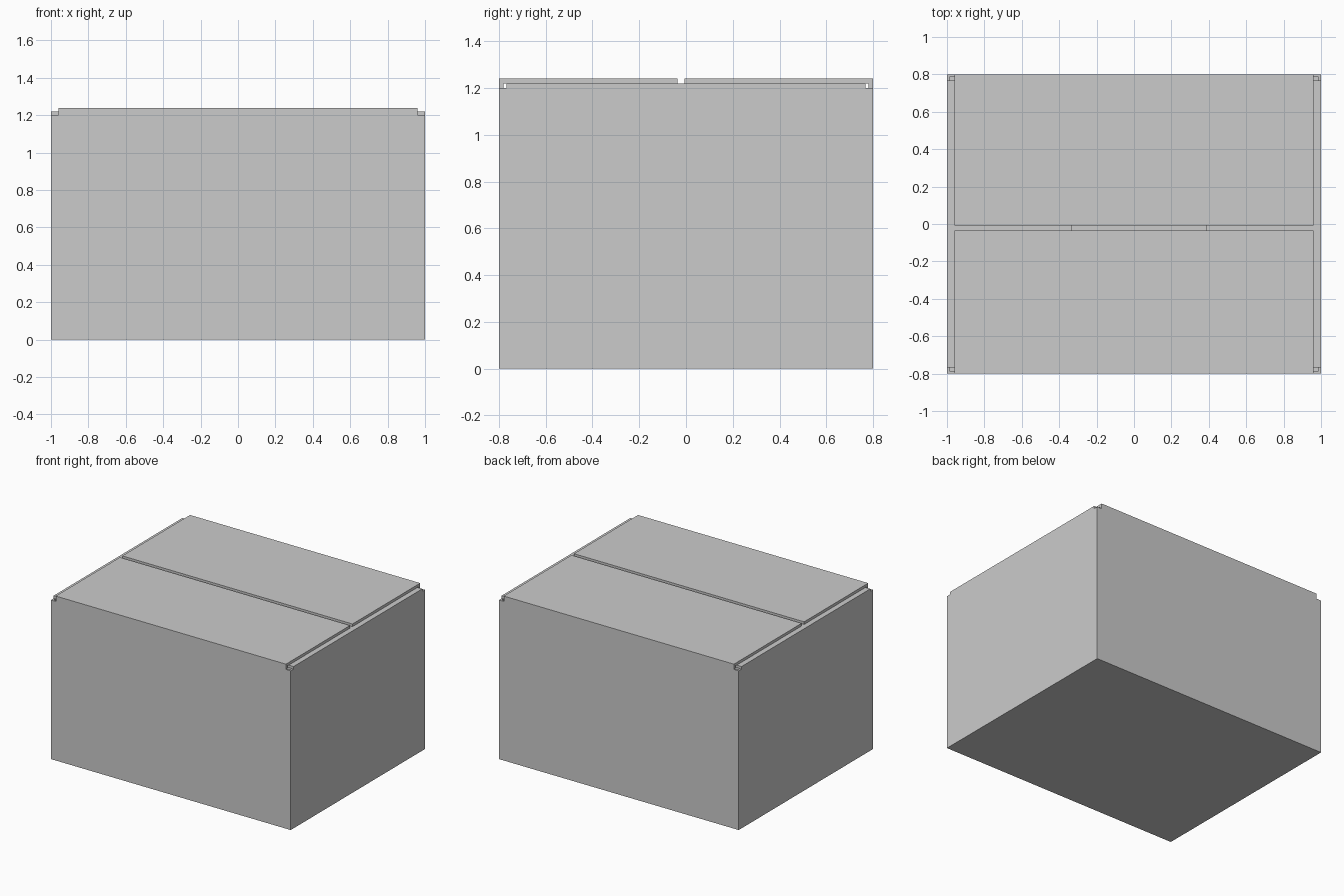
import bpy, bmesh

if "Cube" in bpy.data.objects:
    bpy.data.objects.remove(bpy.data.objects["Cube"])

T = 0.02  # cardboard thickness


def extrude_profile(name, points, axis, lo, hi):
    """Prism from a 2D profile: axis 'X' takes (y, z) points, 'Z' takes (x, y)."""
    place = {'X': lambda a, b, d: (d, a, b), 'Z': lambda a, b, d: (a, b, d)}[axis]
    bm = bmesh.new()
    face = bm.faces.new([bm.verts.new(place(a, b, lo)) for a, b in points])
    ext = bmesh.ops.extrude_face_region(bm, geom=[face])
    moved = [g for g in ext['geom'] if isinstance(g, bmesh.types.BMVert)]
    bmesh.ops.translate(bm, verts=moved, vec=place(0, 0, hi - lo))
    bmesh.ops.recalc_face_normals(bm, faces=bm.faces)
    mesh = bpy.data.meshes.new(name)
    bm.to_mesh(mesh)
    bm.free()
    obj = bpy.data.objects.new(name, mesh)
    bpy.context.collection.objects.link(obj)
    return obj


def open_box(name, x, y, z):
    """Open-topped hollow box with walls and floor of thickness T."""
    bm = bmesh.new()
    bmesh.ops.create_cube(bm, size=1)
    for v in bm.verts:
        v.co = (v.co.x * 2 * x, v.co.y * 2 * y, (v.co.z + 0.5) * z)
    top = max(bm.faces, key=lambda f: f.calc_center_median().z)
    # Inset the rim, then push the inner face down to form the cavity
    bmesh.ops.inset_region(bm, faces=[top], thickness=T)
    ext = bmesh.ops.extrude_face_region(bm, geom=[top])
    moved = [g for g in ext['geom'] if isinstance(g, bmesh.types.BMVert)]
    bmesh.ops.translate(bm, verts=moved, vec=(0, 0, T - z))
    if top.is_valid:
        bmesh.ops.delete(bm, geom=[top], context='FACES_ONLY')
    bmesh.ops.recalc_face_normals(bm, faces=bm.faces)
    mesh = bpy.data.meshes.new(name)
    bm.to_mesh(mesh)
    bm.free()
    obj = bpy.data.objects.new(name, mesh)
    bpy.context.collection.objects.link(obj)


# Box walls and floor
open_box("box_body", 1.0, 0.8, 1.2)

# Short inner flaps, folded in from the left and right walls
for name, x0, x1 in (("left_inner_flap", -1.0, -0.335), ("right_inner_flap", 0.385, 1.0)):
    extrude_profile(name, [(x0, -0.767), (x1, -0.767), (x1, 0.767), (x0, 0.767)],
                    'Z', 1.2, 1.2 + T)

# Long outer flaps: L-shaped fold rising from the wall and lying over the inner flaps
for name, side, end in (("front_outer_flap", -1, -0.036), ("back_outer_flap", 1, -0.007)):
    edge, inner = side * 0.8, side * (0.8 - T)
    extrude_profile(name, [(edge, 1.2), (edge, 1.24), (end, 1.24), (end, 1.22),
                           (inner, 1.22), (inner, 1.2)], 'X', -0.96, 0.96)
